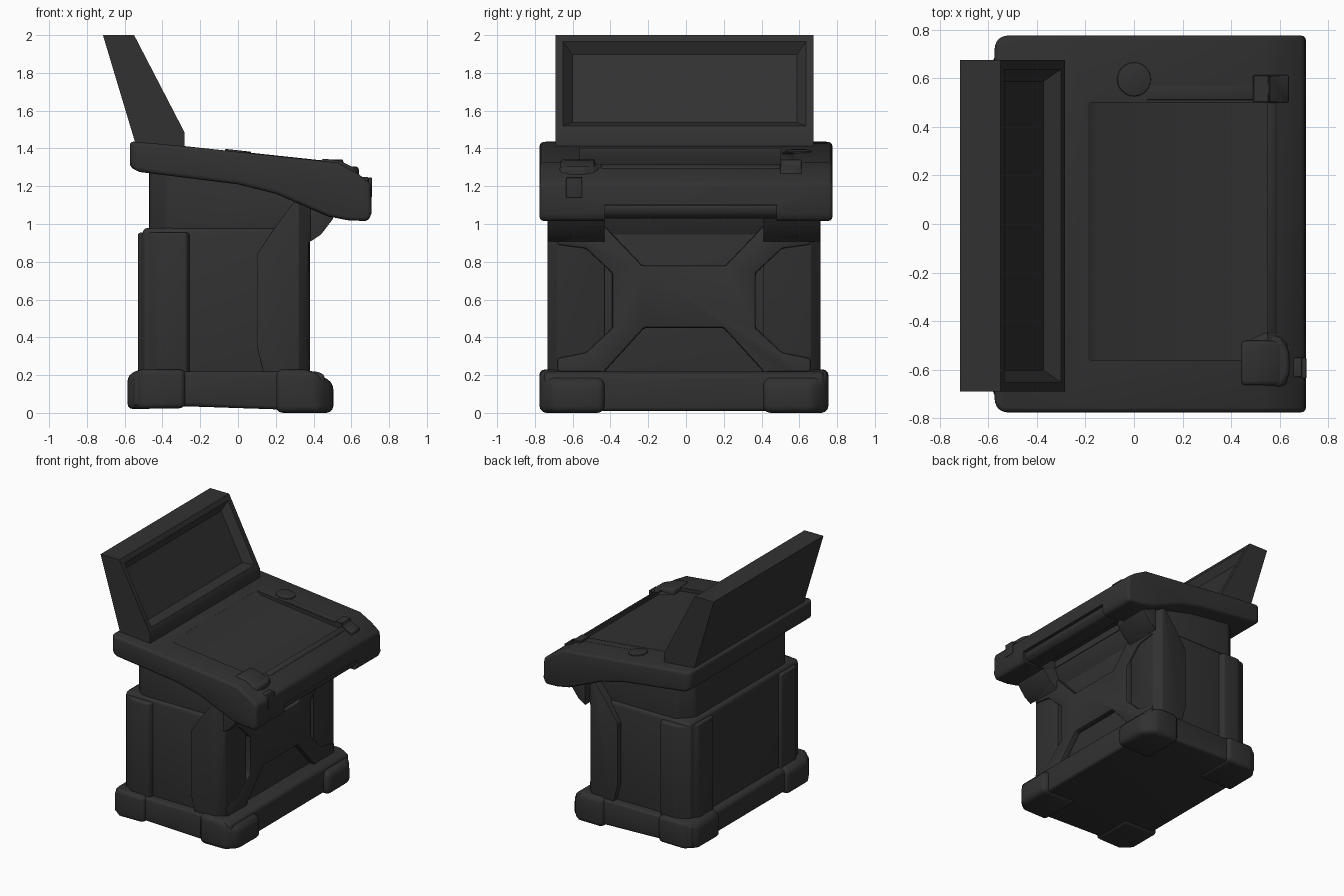
import bpy, bmesh, math
from mathutils import Vector

dark = bpy.data.materials.new("dark charcoal")
dark.diffuse_color = (0.031, 0.031, 0.031, 1)


def apply(ob, m):
    bpy.context.view_layer.objects.active = ob
    bpy.ops.object.modifier_apply(modifier=m.name)


def cut(ob, cutter):
    m = ob.modifiers.new("cut", 'BOOLEAN')
    m.operation, m.object = 'DIFFERENCE', cutter
    apply(ob, m)
    bpy.data.objects.remove(cutter)


def prism(name, pts, axis, a, b, bevel=0.0, seg=3, clips=(), size=0.0):
    """Extrude a profile along an axis; clip the upright corners listed in clips; round edges."""
    place = {'x': lambda p, t: (t, p[0], p[1]),
             'y': lambda p, t: (p[0], t, p[1]),
             'z': lambda p, t: (p[0], p[1], t)}[axis]
    bm = bmesh.new()
    low = [bm.verts.new(place(p, a)) for p in pts]
    high = [bm.verts.new(place(p, b)) for p in pts]
    n = len(pts)
    bm.faces.new(low)
    bm.faces.new(high)
    for i in range(n):
        j = (i + 1) % n
        bm.faces.new((low[i], low[j], high[j], high[i]))
    bmesh.ops.recalc_face_normals(bm, faces=bm.faces)
    mesh = bpy.data.meshes.new(name)
    bm.to_mesh(mesh)
    bm.free()
    mesh.materials.append(dark)
    ob = bpy.data.objects.new(name, mesh)
    bpy.context.collection.objects.link(ob)
    for x, y in clips:
        sx, sy = math.copysign(1, x), math.copysign(1, y)
        cut(ob, prism("corner_cutter", [(x - 1.2 * size * sx, y + 0.2 * size * sy),
                                        (x + 0.2 * size * sx, y + 0.2 * size * sy),
                                        (x + 0.2 * size * sx, y - 1.2 * size * sy)], 'z', -1, 3))
    if bevel:
        m = ob.modifiers.new("round", 'BEVEL')
        m.width, m.segments, m.limit_method = bevel, seg, 'ANGLE'
        m.angle_limit = math.radians(25)
        apply(ob, m)
    return ob


def box(name, x0, x1, y0, y1, z0, z1, bevel=0.0):
    return prism(name, [(x0, y0), (x1, y0), (x1, y1), (x0, y1)], 'z', z0, z1, bevel)


C = -0.011  # the pedestal sits slightly off the desk's centre line

# Base plinth and core of the pedestal
prism("plinth", [(-0.555, 0.035), (-0.28, 0.035), (0.46, 0.01), (0.46, 0.2), (0.42, 0.22),
                 (-0.52, 0.22), (-0.555, 0.2)], 'y', C - 0.74, C + 0.74, 0.02)
box("body_core", -0.505, 0.34, C - 0.68, C + 0.68, 0.1, 0.98, 0.03)
prism("neck", [(-0.47, 0.9), (0.32, 0.9), (0.40, 1.08), (0.2, 1.2), (-0.47, 1.33)],
      'y', C - 0.66, C + 0.66, 0.025, 3, [(-0.47, C - 0.66), (-0.47, C + 0.66)], 0.1)

# Feet and corner pillars (mirrored across y)
for s, side in ((-1, "left"), (1, "right")):
    inner, foot, wall = C + 0.42 * s, C + 0.765 * s, C + 0.722 * s
    prism("front_foot_" + side,
          [(0.2, 0), (0.505, 0), (0.505, 0.16), (0.38, 0.23), (0.2, 0.23)],
          'y', inner, foot, 0.04, 3, [(0.505, foot)], 0.08)
    prism("rear_foot_" + side,
          [(-0.585, 0.02), (-0.585, 0.195), (-0.53, 0.23), (-0.28, 0.23), (-0.28, 0.025)],
          'y', inner, foot, 0.03, 3, [(-0.585, foot)], 0.08)
    prism("rear_pillar_" + side,
          [(x, C + y * s) for x, y in ((-0.53, 0.42), (-0.53, 0.60), (-0.48, 0.68),
                                       (-0.41, 0.72), (-0.27, 0.72), (-0.25, 0.66), (-0.25, 0.42))],
          'z', 0.15, 0.955, 0.015)
    prism("front_pillar_" + side,
          [(0.15, 0.15), (0.372, 0.15), (0.372, 0.9), (0.44, 0.945), (0.505, 1.03),
           (0.48, 1.12), (0.3, 1.12), (0.20, 0.99), (0.1, 0.84), (0.1, 0.35)],
          'y', inner, wall, 0.035, 3, [(0.372, wall)], 0.05)

# Cross-shaped plate on the user side
half = [(0.67, 1.0), (0.67, 0.89), (0.52, 0.87), (0.38, 0.74), (0.38, 0.45),
        (0.52, 0.32), (0.67, 0.29), (0.67, 0.15), (0.42, 0.15), (0.42, 0.22), (0.21, 0.45)]
cross = half + [(-y, z) for y, z in reversed(half)] + [(-0.42, 0.99), (-0.22, 0.78),
                                                       (0.22, 0.78), (0.42, 0.99)]
prism("cross_plate", [(y + C, z) for y, z in cross], 'x', 0.30, 0.382, 0.012, 2)

# Desk top with lowered front edge
top = [(-0.573, 1.30), (-0.52, 1.275), (0.0, 1.21), (0.2, 1.16), (0.48, 1.04), (0.58, 1.02),
       (0.69, 1.015), (0.708, 1.06), (0.703, 1.215), (0.63, 1.27), (0.53, 1.325),
       (-0.28, 1.412), (-0.573, 1.438)]
desk = prism("desk_top", top, 'y', -0.775, 0.775, 0.028, 3,
             [(-0.573, -0.775), (-0.573, 0.775)], 0.03)
cut(desk, prism("tray_cutter", [(-0.19, 1.402), (-0.15, 1.374), (0.55, 1.294), (0.55, 1.6),
                                (-0.19, 1.6)], 'y', -0.56, 0.5))
cut(desk, prism("grip_cutter", [(0.40, 0.9), (0.9, 0.9), (0.9, 1.085), (0.40, 1.13)],
                'y', -0.43, 0.48))
prism("front_rail", [(0.53, 1.03), (0.66, 1.03), (0.69, 1.06), (0.695, 1.10), (0.53, 1.10)],
      'y', -0.44, 0.49, 0.015)

# Display housing with a softly sunken screen
display = prism("display_housing", [(-0.715, 2.0), (-0.55, 2.0), (-0.283, 1.485),
                                    (-0.283, 1.40), (-0.535, 1.40)], 'y', -0.69, 0.675)
bm = bmesh.new()
bm.from_mesh(display.data)
bm.normal_update()
face = max(bm.faces, key=lambda f: f.normal.dot(Vector((0.88, 0, 0.46))))
bmesh.ops.inset_region(bm, faces=[face], thickness=0.055)
bmesh.ops.inset_region(bm, faces=[face], thickness=0.07, depth=-0.055)
bm.to_mesh(display.data)
bm.free()

# Desk fittings: dial, hinge block, ridge, latch and its catch
dial = prism("dial", [(0.07 * math.cos(i * math.tau / 24), 0.07 * math.sin(i * math.tau / 24))
                      for i in range(24)], 'z', -0.02, 0.009, 0.006, 2)
dial.location = (0.0, 0.595, 1.381)
dial.rotation_euler = (0, 0.11, 0)
prism("hinge_block", [(0.49, 1.25), (0.635, 1.22), (0.635, 1.285), (0.56, 1.315),
                      (0.555, 1.342), (0.49, 1.342)], 'y', 0.5, 0.612, 0.004, 1)
prism("tray_ridge", [(0.545, 1.25), (0.595, 1.25), (0.585, 1.30), (0.55, 1.318)],
      'y', -0.45, 0.5, 0.006, 2)
prism("slot_bar", [(0.05, 1.34), (0.5, 1.29), (0.5, 1.331), (0.05, 1.379)],
      'y', 0.51, 0.57, 0.004, 2)
prism("latch", [(0.43, -0.66), (0.42, -0.53), (0.47, -0.47), (0.55, -0.44), (0.61, -0.47),
                (0.64, -0.53), (0.64, -0.62), (0.61, -0.67), (0.47, -0.68)],
      'z', 1.2, 1.305, 0.02)
prism("latch_cap", [(0.44, 1.28), (0.63, 1.24), (0.63, 1.29), (0.54, 1.335), (0.44, 1.348)],
      'y', -0.665, -0.48, 0.02)
box("latch_tongue", 0.62, 0.69, -0.63, -0.55, 1.2, 1.25, 0.006)
box("latch_catch", 0.69, 0.709, -0.635, -0.55, 1.14, 1.245, 0.004)

# Smooth rounded edges, keep hard corners crisp
for ob in bpy.data.objects:
    ob.select_set(True)
    bpy.context.view_layer.objects.active = ob
bpy.ops.object.shade_smooth_by_angle(angle=math.radians(35))
